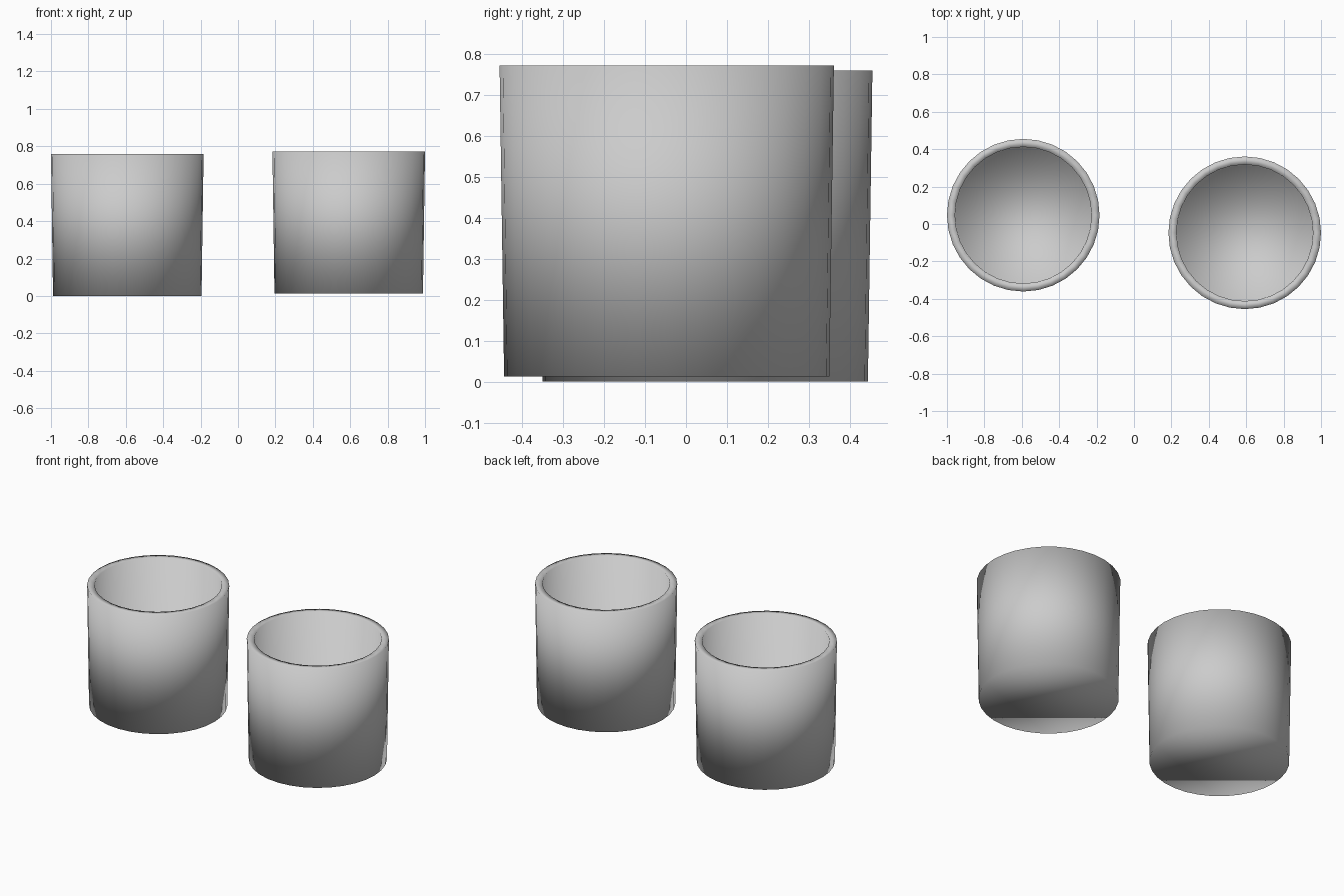
import bpy, bmesh, math

if "Cube" in bpy.data.objects:
    bpy.data.objects.remove(bpy.data.objects["Cube"])

SIDES = 32
# (radius, height) from the outer base, over the rim, down to the inner floor
PROFILE = [(0.397, 0.0), (0.408, 0.759), (0.365, 0.759), (0.36, 0.045)]


def make_cup(name, location):
    bm = bmesh.new()
    rings = []
    for r, z in PROFILE:
        rings.append([bm.verts.new((r * math.cos(2 * math.pi * i / SIDES),
                                    r * math.sin(2 * math.pi * i / SIDES), z))
                      for i in range(SIDES)])
    # walls and rim
    for a, b in zip(rings, rings[1:]):
        for i in range(SIDES):
            j = (i + 1) % SIDES
            bm.faces.new((a[i], a[j], b[j], b[i]))
    # underside and inner floor
    bm.faces.new(rings[0][::-1])
    bm.faces.new(rings[-1])
    for f in bm.faces:
        f.smooth = True
    mesh = bpy.data.meshes.new(name)
    bm.to_mesh(mesh)
    bm.free()
    cup = bpy.data.objects.new(name, mesh)
    cup.location = location
    bpy.context.collection.objects.link(cup)


make_cup("left_cup", (-0.592, 0.047, 0.0))
make_cup("right_cup", (0.592, -0.047, 0.012))
